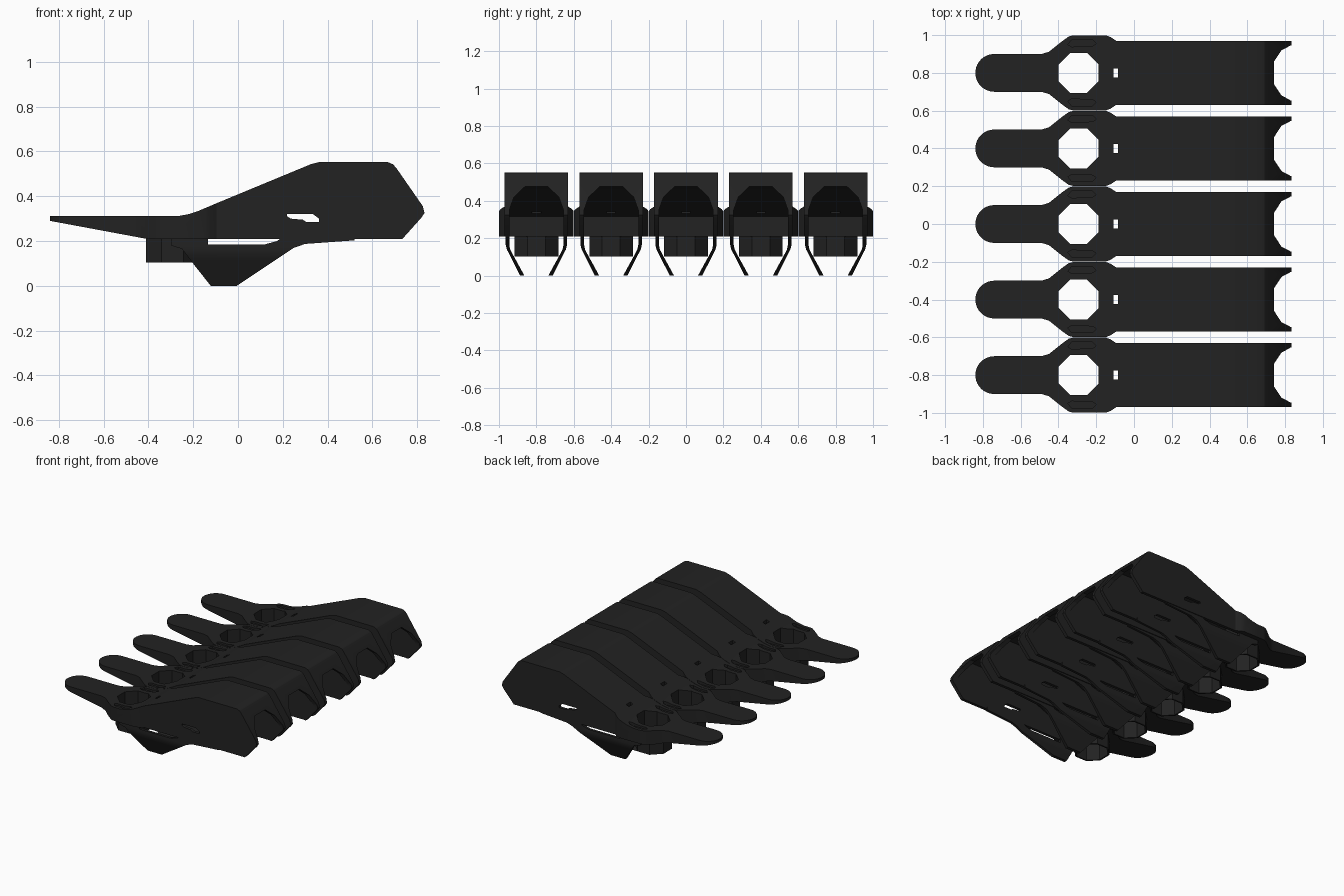
import bpy, bmesh, math

if "Cube" in bpy.data.objects:
    bpy.data.objects.remove(bpy.data.objects["Cube"])

black = bpy.data.materials.new("matte black")
black.diffuse_color = (0.016, 0.016, 0.016, 1)
black.use_nodes = True
black.node_tree.nodes["Principled BSDF"].inputs["Base Color"].default_value = black.diffuse_color


def prism(name, pts, axis, lo, hi):
    """Extrude a 2D outline along an axis (x: pts are y,z / y: x,z / z: x,y)."""
    place = {"x": lambda a, b, c: (c, a, b),
             "y": lambda a, b, c: (a, c, b),
             "z": lambda a, b, c: (a, b, c)}[axis]
    bm = bmesh.new()
    low = [bm.verts.new(place(a, b, lo)) for a, b in pts]
    high = [bm.verts.new(place(a, b, hi)) for a, b in pts]
    bm.faces.new(low)
    bm.faces.new(high)
    n = len(pts)
    for i in range(n):
        j = (i + 1) % n
        bm.faces.new((low[i], low[j], high[j], high[i]))
    bmesh.ops.recalc_face_normals(bm, faces=bm.faces)
    me = bpy.data.meshes.new(name)
    bm.to_mesh(me)
    bm.free()
    me.materials.append(black)
    ob = bpy.data.objects.new(name, me)
    bpy.context.collection.objects.link(ob)
    return ob


def boolean(ob, tool, mode):
    mod = ob.modifiers.new("cut", "BOOLEAN")
    mod.operation, mod.solver, mod.object = mode, "EXACT", tool
    bpy.context.view_layer.objects.active = ob
    bpy.ops.object.modifier_apply(modifier=mod.name)
    bpy.data.objects.remove(tool)


def mirrored(half):
    """Close an outline by reflecting it in its second coordinate."""
    return half + [(a, -b) for a, b in reversed(half)]


def octagon(cx, apothem):
    r = apothem / math.cos(math.pi / 8)
    return [(cx + r * math.cos(math.pi * (i + .5) / 4),
             r * math.sin(math.pi * (i + .5) / 4)) for i in range(8)]


# Body: side profile intersected with the plan outline
side = [(-.84, .29), (-.41, .21), (.735, .21), (.82, .305), (.833, .325), (.826, .355),
        (.708, .525), (.692, .543), (.67, .552), (.36, .552), (.325, .543), (-.1, .367),
        (-.18, .333), (-.22, .32), (-.27, .311), (-.84, .311)]
body = prism("clip_body", side, "y", -.25, .25)
tip = [(-.74 - .1 * math.cos(t), .1 * math.sin(t))
       for t in [math.pi / 2 * (i + .5) / 8.5 for i in range(9)]]
plan = tip + [(-.49, .1), (-.45, .112), (-.38, .168), (-.345, .193), (-.32, .199),
              (-.15, .199), (-.125, .19), (-.095, .17), (.9, .17)]
boolean(body, prism("plan", mirrored(plan), "z", 0, 1), "INTERSECT")

# Hollow underside and arched open end
inner = [(-.15, .1), (-.15, .315), (.335, .52), (.66, .52), (.685, .505), (.8, .335),
         (.72, .24), (.72, .1)]
boolean(body, prism("cavity", inner, "y", -.148, .148), "DIFFERENCE")
arch = [(-.145, .1), (-.145, .35), (-.12, .42), (-.06, .477),
        (.06, .477), (.12, .42), (.145, .35), (.145, .1)]
boolean(body, prism("arch", arch, "x", .6, 1), "DIFFERENCE")

# Socket tube under the collar, then the hole through both
boolean(body, prism("tube", octagon(-.293, .117), "z", .103, .23), "UNION")
boolean(body, prism("hole", octagon(-.293, .106), "z", 0, 1), "DIFFERENCE")

# Side windows, top slit and collar grooves
window = [(.22, .32), (.335, .32), (.362, .3), (.362, .285), (.305, .285), (.29, .295),
          (.235, .3), (.22, .31)]
boolean(body, prism("window", window, "y", -.3, .3), "DIFFERENCE")
slit = mirrored([(-.108, .024), (-.086, .024)])
boolean(body, prism("slit", slit, "z", 0, 1), "DIFFERENCE")
for s in (-1, 1):
    groove = [(-.35, s * .15), (-.33, s * .175), (-.22, s * .175), (-.2, s * .155),
              (-.22, s * .142), (-.33, s * .138)]
    boolean(body, prism("groove", groove, "z", .297, 1), "DIFFERENCE")

# Spring prongs: bent section intersected with a side profile
fin = [(-.3, .225), (-.3, .18), (-.25, .165), (-.205, .105), (-.122, 0), (-.005, 0),
       (.25, .17), (.3, .187), (.52, .203), (.52, .225), (.21, .225), (.175, .2),
       (.12, .185), (-.135, .185), (-.135, .225)]
section = [(.164, .23), (.164, .165), (.158, .14), (.145, .115), (.087, 0), (.064, 0),
           (.127, .115), (.14, .14), (.145, .165), (.145, .23)]
prongs = []
for s, label in ((-1, "right"), (1, "left")):
    prong = prism("prong_" + label, fin, "y", -.3, .3)
    bent = [(s * y, z) for y, z in section]
    boolean(prong, prism("section", bent, "x", -1, 1), "INTERSECT")
    prongs.append(prong)

# Shade, then repeat the clip five times side by side
for part in [body] + prongs:
    bpy.ops.object.select_all(action="DESELECT")
    part.select_set(True)
    bpy.context.view_layer.objects.active = part
    bpy.ops.object.shade_smooth_by_angle(angle=math.radians(25))
    for i in range(5):
        ob = part if i == 0 else part.copy()
        if i:
            bpy.context.collection.objects.link(ob)
        ob.location.y = .4 * (i - 2)
